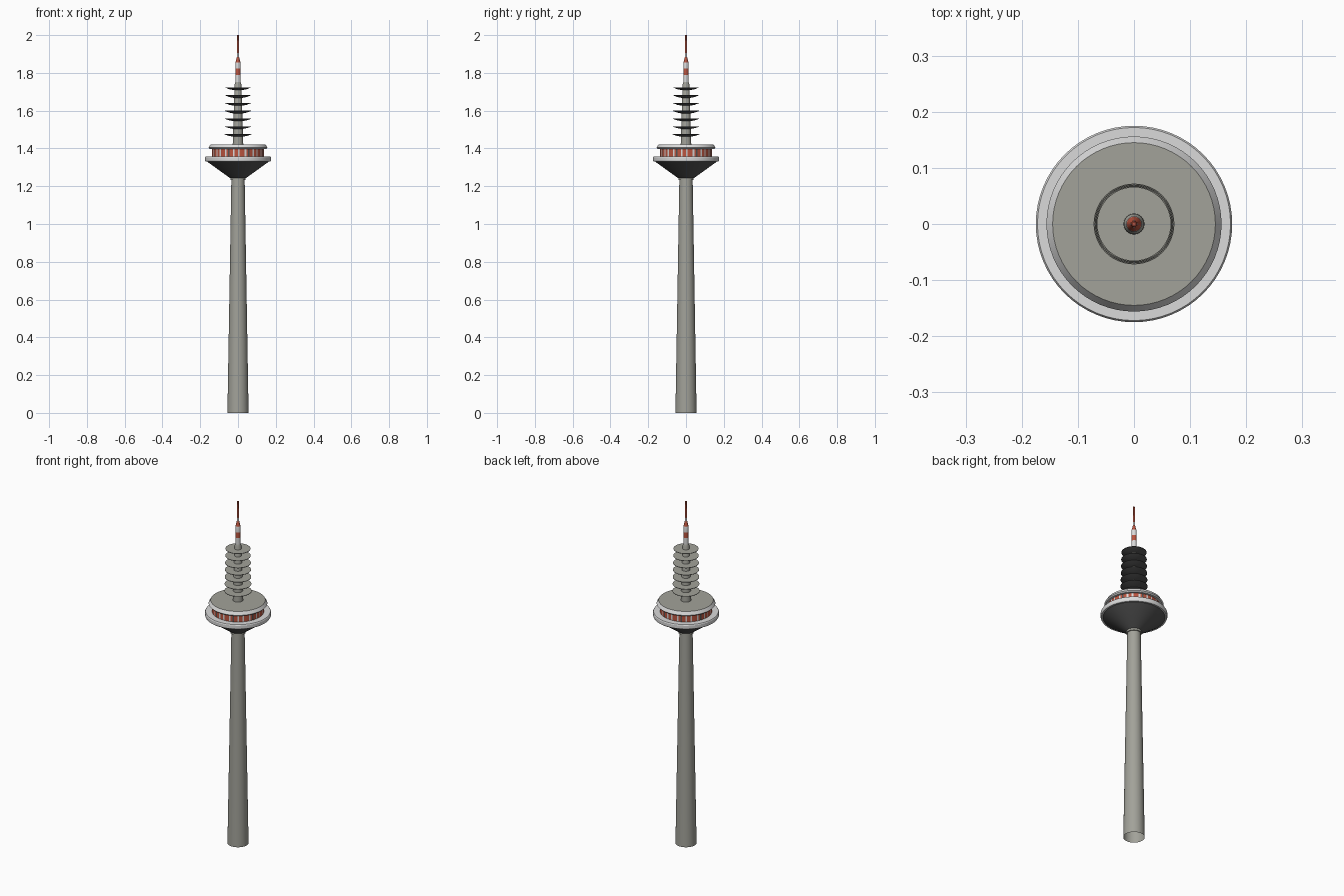
import bpy, bmesh, math

cube = bpy.data.objects.get("Cube")
if cube:
    bpy.data.objects.remove(cube, do_unlink=True)


def material(name, rgb):
    m = bpy.data.materials.new(name)
    m.use_nodes = True
    m.diffuse_color = (*rgb, 1)
    m.node_tree.nodes["Principled BSDF"].inputs["Base Color"].default_value = (*rgb, 1)
    return m


CONCRETE = material("concrete grey", (0.36, 0.36, 0.32))
WHITE = material("pale panel", (0.70, 0.70, 0.70))
RED = material("signal red", (0.50, 0.09, 0.05))
DARK = material("dark underside", (0.09, 0.09, 0.09))


def lathe(name, profile, mats, sides=64, rule=None):
    """Revolve (radius, height) points; rule(band, side) picks the material slot."""
    bm = bmesh.new()
    rings = []
    for r, z in profile:
        if r == 0:
            rings.append([bm.verts.new((0, 0, z))] * sides)
        else:
            rings.append([bm.verts.new((r * math.cos(math.tau * i / sides),
                                        r * math.sin(math.tau * i / sides), z))
                          for i in range(sides)])
    for band, (lo, hi) in enumerate(zip(rings, rings[1:])):
        for i in range(sides):
            j = (i + 1) % sides
            corners = list(dict.fromkeys((lo[i], lo[j], hi[j], hi[i])))
            face = bm.faces.new(corners)
            face.material_index = rule(band, i) if rule else 0
    mesh = bpy.data.meshes.new(name)
    bm.to_mesh(mesh)
    bm.free()
    for m in mats:
        mesh.materials.append(m)
    obj = bpy.data.objects.new(name, mesh)
    bpy.context.collection.objects.link(obj)
    bpy.ops.object.select_all(action="DESELECT")
    obj.select_set(True)
    bpy.context.view_layer.objects.active = obj
    bpy.ops.object.shade_smooth_by_angle(angle=math.radians(25))
    return obj


# Tapering shaft, open at the foot
lathe("shaft", [(0.056, 0), (0.035, 1.25)], [CONCRETE])
lathe("shaft_collar", [(0.035, 1.232), (0.041, 1.232), (0.041, 1.245), (0.035, 1.245)], [CONCRETE])

# Pod: funnel underside, gallery ring, window band and roof
lathe("pod_funnel", [(0.035, 1.24), (0.045, 1.245), (0.163, 1.33)], [DARK])
lathe("gallery_ring", [(0.160, 1.33), (0.172, 1.33), (0.175, 1.336), (0.175, 1.352),
                       (0.172, 1.357), (0.13, 1.357)], [WHITE])
lathe("window_band", [(0.138, 1.355), (0.138, 1.40)], [RED, WHITE, DARK], 96,
      lambda band, i: {0: 1, 4: 1, 6: 2, 9: 1}.get(i % 12, 0))
lathe("roof", [(0.138, 1.398), (0.150, 1.398), (0.156, 1.404), (0.145, 1.422), (0, 1.422)],
      [WHITE, CONCRETE], rule=lambda band, i: int(band == 3))

# Antenna column with seven platforms, dark below
lathe("antenna_column", [(0.028, 1.42), (0.026, 1.48), (0.018, 1.74), (0.014, 1.752)], [CONCRETE], 32)
for n in range(7):
    r, z = 0.072 - 0.001 * n, 1.476 + 0.0412 * n
    lathe(f"platform_{n + 1}", [(0.024, z - 0.014), (0.045, z - 0.010), (r, z - 0.002),
                                (r, z), (0, z)],
          [DARK, CONCRETE], 48, lambda band, i: int(band == 3))

# Banded mast
lathe("mast", [(0.014, 1.745), (0.014, 1.79), (0.014, 1.822), (0.014, 1.85),
               (0.013, 1.856), (0.006, 1.885)],
      [WHITE, RED], 24, lambda band, i: int(band in (1, 4)))
lathe("mast_tip", [(0.006, 1.88), (0.006, 1.905), (0.005, 1.95), (0.004, 2.0), (0, 2.0)],
      [RED, WHITE], 12, lambda band, i: int(band == 0))
